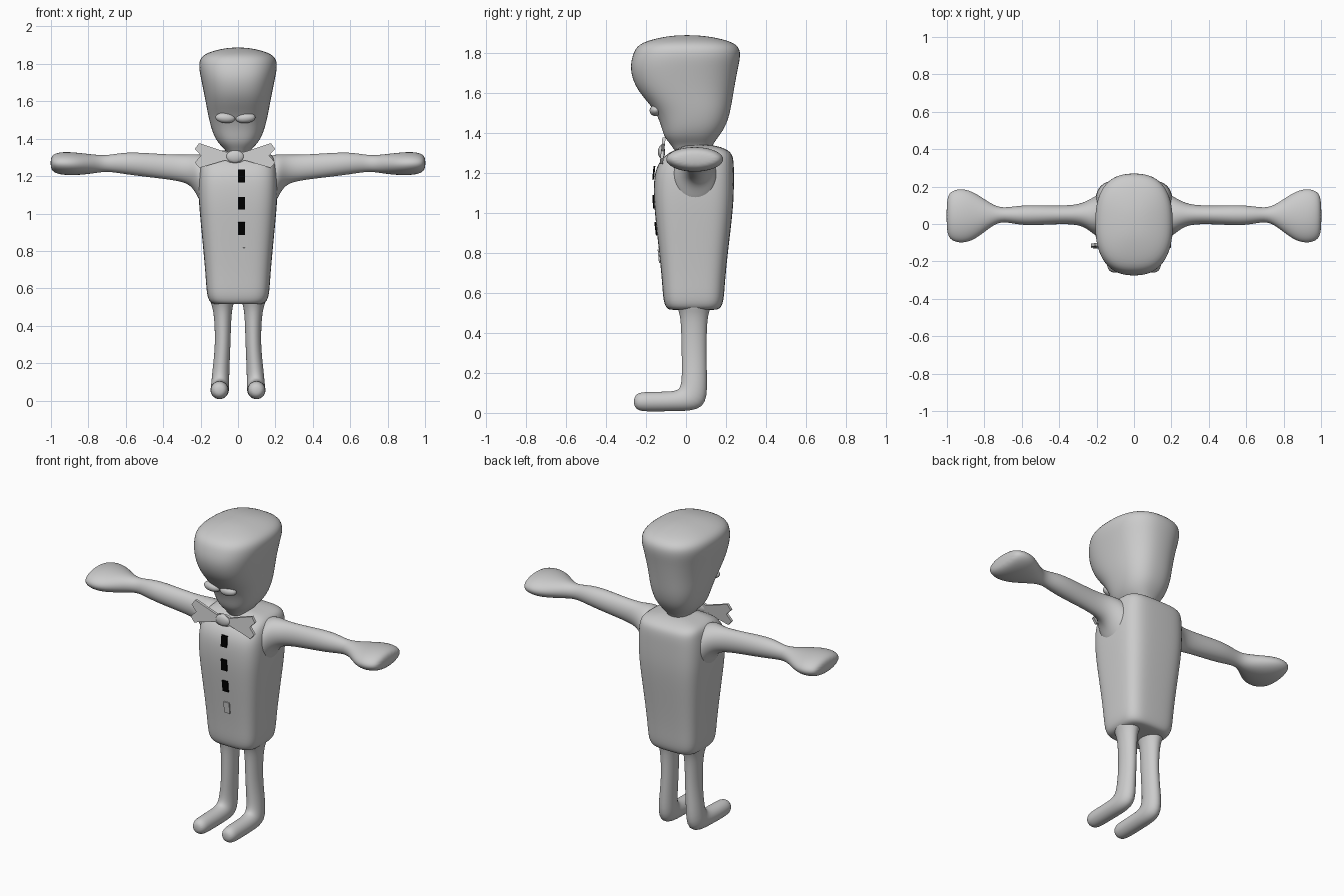
import bpy, bmesh, math
from mathutils import Vector

cube = bpy.data.objects.get("Cube")
if cube:
    bpy.data.objects.remove(cube)


def material(name, rgb):
    m = bpy.data.materials.new(name)
    m.use_nodes = True
    m.diffuse_color = (*rgb, 1)
    m.node_tree.nodes["Principled BSDF"].inputs["Base Color"].default_value = (*rgb, 1)
    return m


GREY = material("soft grey", (0.6, 0.6, 0.6))
BLACK = material("black", (0, 0, 0))


def finish(name, bm, mat, smooth=True):
    bmesh.ops.recalc_face_normals(bm, faces=bm.faces[:])
    for f in bm.faces:
        f.smooth = smooth
    mesh = bpy.data.meshes.new(name)
    bm.to_mesh(mesh)
    bm.free()
    mesh.materials.append(mat)
    ob = bpy.data.objects.new(name, mesh)
    bpy.context.collection.objects.link(ob)
    return ob


def loft(name, rings, power, mirror=False, segs=20):
    """Skin superellipse rings given as (centre, half axis u, half axis v)."""
    bm = bmesh.new()
    loops = []
    for c, u, v in rings:
        loop = []
        for i in range(segs):
            a = math.tau * (i + 0.5) / segs
            p, q = [math.copysign(abs(t) ** (2 / power), t) for t in (math.cos(a), math.sin(a))]
            loop.append(bm.verts.new(Vector(c) + Vector(u) * p + Vector(v) * q))
        loops.append(loop)
    for a, b in zip(loops, loops[1:]):
        for i in range(segs):
            j = (i + 1) % segs
            bm.faces.new((a[i], a[j], b[j], b[i]))
    bm.faces.new(loops[0])
    bm.faces.new(loops[-1])
    ob = finish(name, bm, GREY)
    if mirror:
        ob.modifiers.new("mirror", "MIRROR").use_mirror_merge = False
    sub = ob.modifiers.new("subdivision", "SUBSURF")
    sub.levels = sub.render_levels = 2
    return ob


def upright(rows):
    """Rows of height, half width, front y, back y."""
    return [((0, (f + b) / 2, z), (w, 0, 0), (0, (b - f) / 2, 0)) for z, w, f, b in rows]


# Coat
loft("coat", upright([
    (.515, .1, -.06, .13), (.515, .145, -.095, .17), (.555, .168, -.115, .19),
    (.65, .173, -.12, .195), (.8, .186, -.135, .21), (1, .206, -.158, .235),
    (1.1, .213, -.164, .241), (1.2, .213, -.16, .241), (1.26, .206, -.132, .24),
    (1.3, .197, -.09, .23), (1.325, .17, -.03, .19), (1.34, .08, 0, .13)]), 3.8)

# Head and neck
loft("head", upright([
    (1.29, .05, -.05, .12), (1.335, .06, -.07, .13), (1.375, .108, -.11, .16),
    (1.43, .137, -.124, .2), (1.5, .156, -.15, .222), (1.56, .168, -.2, .233),
    (1.63, .181, -.258, .245), (1.72, .2, -.285, .262), (1.79, .214, -.27, .278),
    (1.845, .203, -.245, .264), (1.875, .12, -.14, .16), (1.888, .04, -.05, .06)]), 2.5)

# Arms with mitten hands: x, bottom, top, front, back
arm = [(.14, 1.02, 1.3, -.07, .17), (.195, 1.04, 1.318, -.07, .16),
       (.225, 1.11, 1.32, -.05, .14), (.26, 1.155, 1.317, -.02, .12),
       (.32, 1.174, 1.315, 0, .1), (.45, 1.19, 1.322, -.003, .1),
       (.6, 1.208, 1.332, -.012, .104), (.7, 1.226, 1.31, .017, .083),
       (.76, 1.215, 1.315, -.01, .105), (.85, 1.204, 1.326, -.088, .172),
       (.92, 1.203, 1.332, -.108, .195), (.98, 1.213, 1.325, -.092, .18),
       (1.003, 1.24, 1.3, -.05, .14)]
loft("arms", [((x, (f + b) / 2, (lo + hi) / 2), (0, (b - f) / 2, 0), (0, 0, (hi - lo) / 2))
              for x, lo, hi, f, b in arm], 2, mirror=True, segs=16)

# Legs and feet: centre, half width, half depth, ring tilt in degrees
leg = [(.085, .04, .56, .075, .1, 0), (.084, .04, .52, .062, .082, 0),
       (.082, .04, .47, .047, .066, 0), (.08, .04, .3, .041, .063, 0),
       (.092, .043, .16, .046, .064, 0), (.096, .037, .068, .05, .09, -40),
       (.098, -.05, .057, .05, .049, -90), (.099, -.2, .056, .05, .051, -90),
       (.099, -.24, .056, .044, .045, -90), (.099, -.261, .056, .022, .022, -90)]
loft("legs", [((x, y, z), (w, 0, 0), (0, d * math.cos(math.radians(t)), d * math.sin(math.radians(t))))
              for x, y, z, w, d, t in leg], 2, mirror=True, segs=16)

# Eyes
for side, label in ((1, "left"), (-1, "right")):
    bm = bmesh.new()
    bmesh.ops.create_uvsphere(bm, u_segments=24, v_segments=12, radius=1)
    eye = finish(label + "_eye", bm, GREY)
    eye.scale = (.053, .03, .028)
    eye.location = (-.014 + side * .054, -.152, 1.511)
    eye.rotation_euler = (0, side * -.08, 0)

# Bow tie: a thin cut-out bent slightly around the chest
half = [(.025, 1.337), (.045, 1.328), (.192, 1.376), (.215, 1.345), (.182, 1.31),
        (.215, 1.272), (.19, 1.244), (.05, 1.285), (.025, 1.272)]
bm = bmesh.new()
outline = half + [(-x, z) for x, z in reversed(half)]
face = bm.faces.new([bm.verts.new((x - .016, -.118 - (1.376 - z) * .1, z)) for x, z in outline])
solid = bmesh.ops.extrude_face_region(bm, geom=[face])
moved = [v for v in solid["geom"] if isinstance(v, bmesh.types.BMVert)]
bmesh.ops.translate(bm, verts=moved, vec=(0, .016, 0))
finish("bow_tie", bm, GREY, smooth=False)

# Bow tie knot
bm = bmesh.new()
bmesh.ops.create_uvsphere(bm, u_segments=16, v_segments=10, radius=1)
knot = finish("bow_tie_knot", bm, GREY)
knot.scale = (.048, .018, .034)
knot.location = (-.016, -.122, 1.304)

# Buttons
for i, (z, y, tilt) in enumerate([(1.2, -.161, -.1), (1.055, -.162, .05),
                                  (.92, -.15, .12), (.783, -.134, .1)]):
    bm = bmesh.new()
    bmesh.ops.create_cube(bm, size=1)
    button = finish(f"button_{i + 1}", bm, BLACK if i < 3 else GREY, smooth=False)
    button.scale = (.038, .009, .068)
    button.location = (.019, y, z)
    button.rotation_euler = (tilt, 0, 0)
